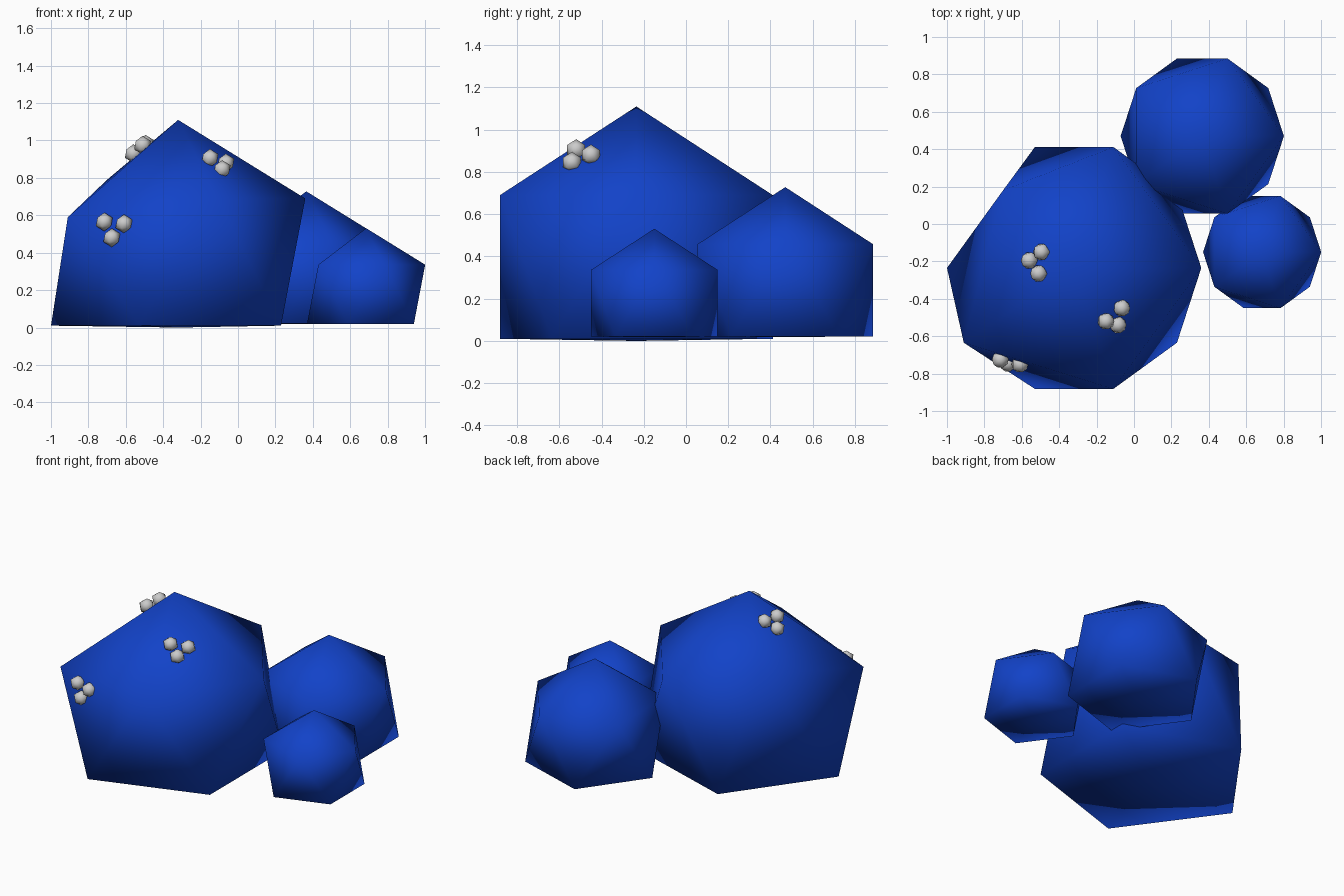
import bpy
from mathutils import Vector

if "Cube" in bpy.data.objects:
    bpy.data.objects.remove(bpy.data.objects["Cube"])

blue = bpy.data.materials.new("blue")
blue.diffuse_color = (0.006, 0.055, 0.58, 1)
blue.use_nodes = True
blue.node_tree.nodes["Principled BSDF"].inputs["Base Color"].default_value = blue.diffuse_color


def ico(name, centre, radius, mat=None):
    bpy.ops.mesh.primitive_ico_sphere_add(subdivisions=1, radius=radius, location=centre)
    ob = bpy.context.object
    ob.name = name
    bpy.ops.object.transform_apply(location=True, rotation=True, scale=True)
    bpy.ops.object.shade_smooth()
    if mat:
        ob.data.materials.append(mat)
    return ob


def move_nearest(ob, near, target):
    v = min(ob.data.vertices, key=lambda v: (v.co - Vector(near)).length)
    v.co = target


# Boulder-like lobes: icosahedra with the bottom point pushed flat
lobes = [
    ("large_lobe", (-0.32, -0.235, 0.35), 0.76, 0.0),
    ("medium_lobe", (0.365, 0.47, 0.24), 0.488, 0.018),
    ("small_lobe", (0.685, -0.15, 0.178), 0.353, 0.018),
]
for name, c, r, floor in lobes:
    ob = ico(name, c, r, blue)
    move_nearest(ob, (c[0], c[1], c[2] - r), (c[0], c[1], floor))
    if name == "large_lobe":
        # irregular left side
        move_nearest(ob, (-0.87, -0.635, 0.69), (-0.91, -0.635, 0.59))
        move_nearest(ob, (-0.87, 0.165, 0.69), (-0.70, 0.18, 0.79))
    ob.data.update()

# Clusters of three small grey nodules on the large lobe
clusters = {
    "front_nodule": [(-0.715, -0.725, 0.565), (-0.61, -0.75, 0.555), (-0.675, -0.745, 0.48)],
    "right_nodule": [(-0.15, -0.52, 0.905), (-0.065, -0.45, 0.88), (-0.085, -0.54, 0.845)],
    "left_nodule": [(-0.56, -0.195, 0.93), (-0.495, -0.15, 0.98), (-0.51, -0.265, 0.975)],
}
for name, points in clusters.items():
    for i, p in enumerate(points):
        ico(f"{name}_{i + 1}", p, 0.05)
